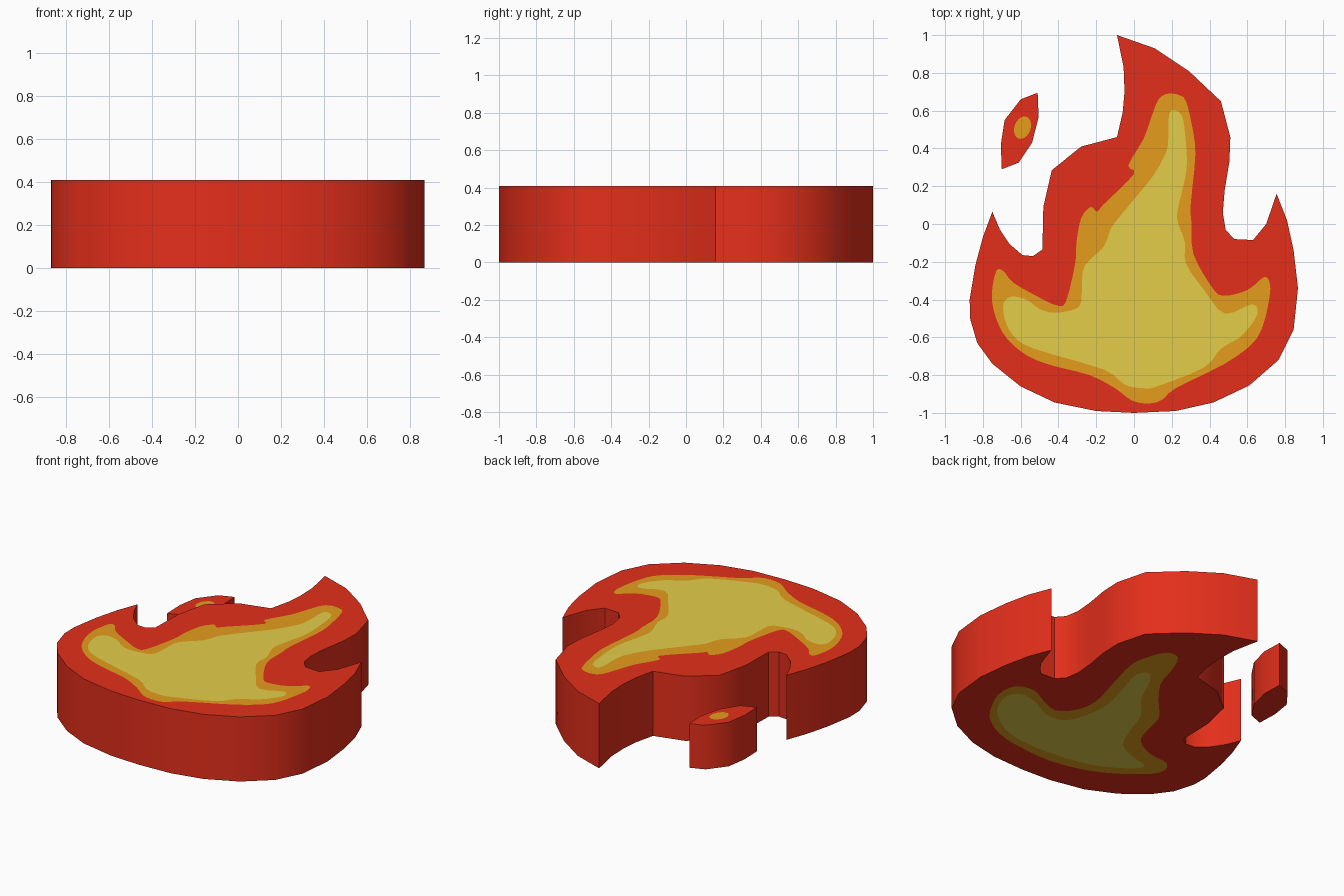
import bpy, bmesh, math
from mathutils import Vector
from mathutils.geometry import delaunay_2d_cdt

if "Cube" in bpy.data.objects:
    bpy.data.objects.remove(bpy.data.objects["Cube"])


def material(name, rgb):
    m = bpy.data.materials.new(name)
    m.diffuse_color = (*rgb, 1)
    m.use_nodes = True
    m.node_tree.nodes["Principled BSDF"].inputs["Base Color"].default_value = m.diffuse_color
    return m


MATS = [material("flame red", (0.78, 0.028, 0.011)),
        material("flame orange", (0.78, 0.335, 0.012)),
        material("flame yellow", (0.78, 0.61, 0.068))]


def smooth_loop(pts, steps=3):
    """Closed Catmull-Rom curve through the points."""
    p = [Vector(q) for q in pts]
    n, out = len(p), []
    for i in range(n):
        a, b, c, d = p[i - 1], p[i], p[(i + 1) % n], p[(i + 2) % n]
        for k in range(steps):
            t = k / steps
            out.append(0.5 * (2 * b + (c - a) * t + (2 * a - 5 * b + 4 * c - d) * t * t
                              + (3 * b - a - 3 * c + d) * t ** 3))
    return out


def ccw(pts):
    pts = [Vector(q) for q in pts]
    area = sum(pts[i - 1].x * pts[i].y - pts[i].x * pts[i - 1].y for i in range(len(pts)))
    return pts if area > 0 else pts[::-1]


def add_cap(bm, loops, z):
    """Flat cap with nested loops cut in; each deeper loop takes the next colour."""
    verts, faces = [], []
    for loop in map(ccw, loops):
        faces.append(list(range(len(verts), len(verts) + len(loop))))
        verts += loop
    v2, _, tris, _, _, owners = delaunay_2d_cdt(verts, [], faces, 1, 1e-5, True)
    bv = [bm.verts.new((v.x, v.y, z)) for v in v2]
    for tri, own in zip(tris, owners):
        if own:                        # skip the bays outside the silhouette
            f = bm.faces.new([bv[i] for i in tri])
            f.material_index = max(own)


def slab(name, outline, height, top, bottom):
    """Straight-walled slab with its own colour regions on each cap."""
    bm = bmesh.new()
    add_cap(bm, [outline] + top, height)
    add_cap(bm, [outline] + bottom, 0)
    # Red walls
    ring = ccw(outline)
    for a, b in zip(ring, ring[1:] + ring[:1]):
        bm.faces.new([bm.verts.new(c) for c in ((a.x, a.y, 0), (b.x, b.y, 0),
                                                (b.x, b.y, height), (a.x, a.y, height))])
    bmesh.ops.remove_doubles(bm, verts=bm.verts[:], dist=1e-4)
    bmesh.ops.recalc_face_normals(bm, faces=bm.faces[:])
    me = bpy.data.meshes.new(name)
    bm.to_mesh(me)
    bm.free()
    for m in MATS:
        me.materials.append(m)
    ob = bpy.data.objects.new(name, me)
    bpy.context.collection.objects.link(ob)
    bpy.ops.object.select_all(action='DESELECT')
    ob.select_set(True)
    bpy.context.view_layer.objects.active = ob
    bpy.ops.object.shade_smooth_by_angle(angle=math.radians(40))
    return ob


# Red flame silhouette, clockwise from the tip
body = [(-.09, 1), (.11, .93), (.29, .81), (.46, .65), (.51, .46), (.505, .33), (.48, .18),
        (.47, .06), (.485, -.03), (.53, -.08), (.63, -.085), (.70, 0), (.755, .16),
        (.81, .02), (.845, -.14), (.868, -.34), (.845, -.56), (.765, -.72), (.61, -.855),
        (.42, -.945), (.22, -.99), (0, -1), (-.2, -.99), (-.42, -.945), (-.6, -.86),
        (-.75, -.74), (-.83, -.63), (-.868, -.50), (-.87, -.40), (-.84, -.22), (-.80, -.07),
        (-.75, .065), (-.71, -.03), (-.66, -.105), (-.59, -.165), (-.535, -.17),
        (-.485, -.135), (-.48, .09), (-.435, .285), (-.28, .41), (-.09, .46),
        (-.06, .59), (-.05, .70), (-.055, .83)]

# Orange band on top
orange = [(.18, .69), (.13, .66), (.09, .56), (.05, .45), (-.03, .31), (0, .265),
          (-.165, .10), (-.195, .065), (-.23, .09), (-.28, .03), (-.305, -.1), (-.31, -.2),
          (-.36, -.41), (-.41, -.43), (-.5, -.39), (-.64, -.31), (-.69, -.25), (-.73, -.25),
          (-.753, -.38), (-.73, -.5), (-.67, -.61), (-.56, -.70), (-.43, -.75),
          (-.235, -.80), (-.10, -.87), (-.01, -.935), (.08, -.95), (.15, -.93),
          (.22, -.87), (.48, -.74), (.63, -.63), (.685, -.53), (.715, -.40), (.72, -.32),
          (.69, -.28), (.60, -.35), (.47, -.38), (.41, -.33), (.315, -.16),
          (.305, 0), (.30, .1), (.325, .37), (.305, .53), (.275, .65), (.24, .682)]

# Yellow core on top
yellow = [(.22, .60), (.185, .58), (.18, .42), (.15, .34), (.09, .24), (-.05, .07),
          (-.12, -.02), (-.16, -.12), (-.26, -.22), (-.275, -.32), (-.28, -.41),
          (-.31, -.45), (-.42, -.47), (-.5, -.45), (-.57, -.40), (-.65, -.385), (-.69, -.42),
          (-.685, -.5), (-.64, -.59), (-.53, -.66), (-.16, -.77), (-.05, -.85), (.06, -.87),
          (.135, -.855), (.37, -.76), (.46, -.66), (.56, -.60), (.63, -.52), (.655, -.46),
          (.62, -.425), (.48, -.475), (.375, -.355), (.275, -.21), (.27, -.1), (.235, 0),
          (.23, .07), (.27, .24), (.28, .34), (.27, .48), (.255, .57)]

# Softer, smaller pattern underneath
orange_under = [(.57, -.61), (.66, -.43), (.645, -.29), (.53, -.26), (.405, -.32), (.29, -.355),
                (.205, -.275), (.18, -.125), (.235, .09), (.295, .33), (.27, .48), (.22, .57),
                (.14, .56), (.08, .44), (.02, .26), (-.11, .09), (-.22, -.04), (-.265, -.21),
                (-.315, -.315), (-.45, -.39), (-.59, -.41), (-.63, -.515), (-.505, -.645),
                (-.31, -.76), (-.06, -.82), (.18, -.81), (.36, -.77), (.49, -.695)]
yellow_under = [(.555, -.565), (.61, -.415), (.565, -.34), (.445, -.355), (.305, -.425),
                (.18, -.41), (.12, -.285), (.105, -.115), (.155, .09), (.2, .25), (.155, .32),
                (.085, .24), (0, .065), (-.12, -.08), (-.185, -.25), (-.26, -.41),
                (-.40, -.48), (-.51, -.51), (-.47, -.59), (-.265, -.705), (0, -.75),
                (.22, -.75), (.395, -.695)]

slab("flame_body", body, 0.41, [smooth_loop(orange), smooth_loop(yellow)],
     [smooth_loop(orange_under), smooth_loop(yellow_under)])

# Loose, lower ember with an orange oval on top
ember = [(-.51, .695), (-.505, .565), (-.54, .43), (-.61, .325), (-.70, .29),
         (-.705, .42), (-.685, .55), (-.60, .66)]
oval = []
for i in range(20):
    a = math.tau * i / 20
    u, v = .043 * math.cos(a), .061 * math.sin(a)
    oval.append((-.59 + u * math.cos(.35) + v * math.sin(.35),
                 .51 - u * math.sin(.35) + v * math.cos(.35)))
slab("ember", ember, 0.28, [oval], [])
